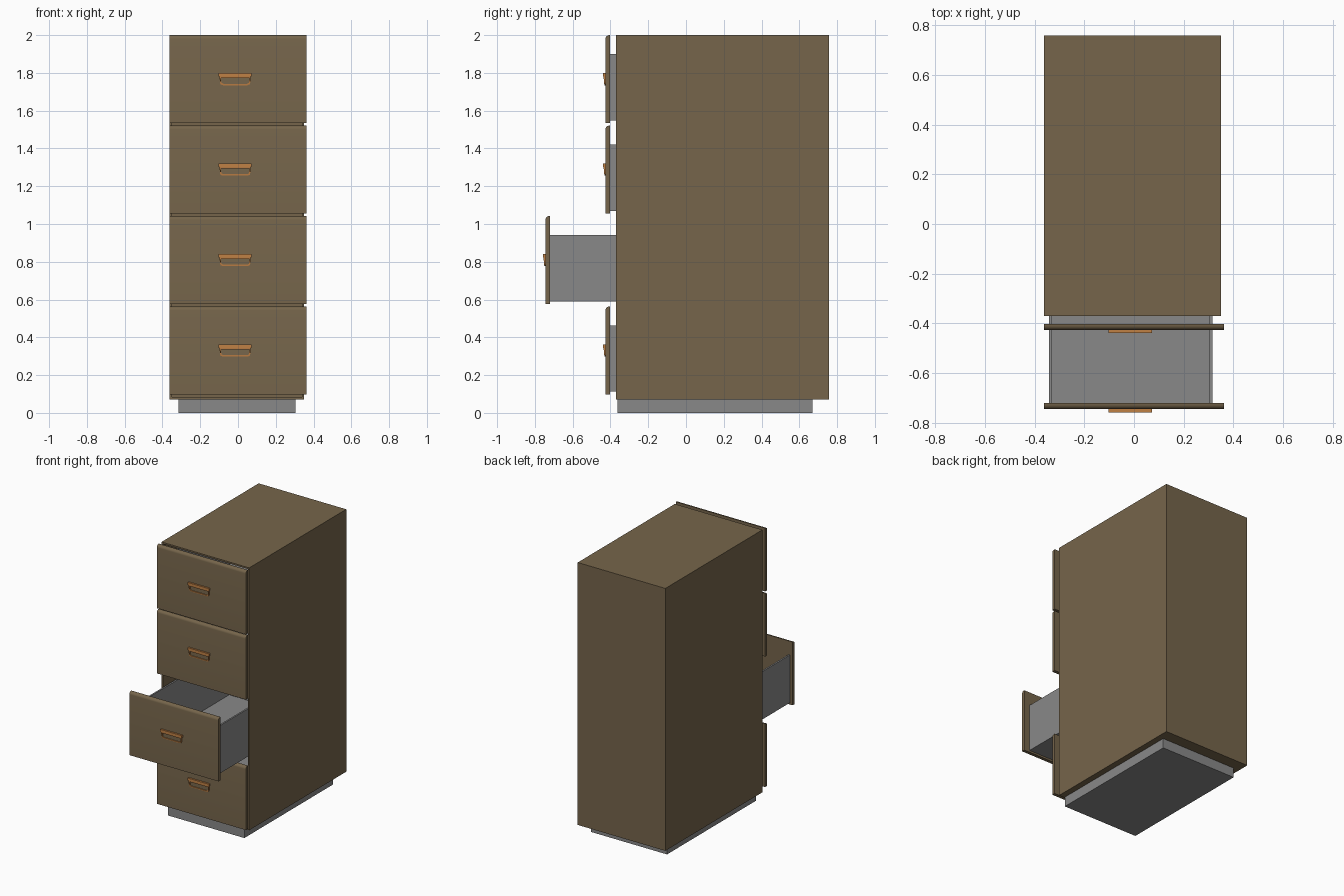
import bpy, bmesh, math
from mathutils import Vector

cube = bpy.data.objects.get("Cube")
if cube:
    bpy.data.objects.remove(cube, do_unlink=True)


def material(name, rgb):
    m = bpy.data.materials.new(name)
    m.use_nodes = True
    m.diffuse_color = (*rgb, 1)
    m.node_tree.nodes["Principled BSDF"].inputs["Base Color"].default_value = (*rgb, 1)
    return m


BROWN = material("brown_paint", (0.18, 0.13, 0.07))
GREY = material("grey_metal", (0.25, 0.25, 0.25))
COPPER = material("copper", (0.53, 0.22, 0.06))


def finish(bm, name, mat):
    bmesh.ops.recalc_face_normals(bm, faces=bm.faces)
    mesh = bpy.data.meshes.new(name)
    bm.to_mesh(mesh)
    bm.free()
    mesh.materials.append(mat)
    ob = bpy.data.objects.new(name, mesh)
    bpy.context.collection.objects.link(ob)
    return ob


def add_box(bm, x, y, z):
    """Box from (low, high) pairs on each axis."""
    verts = bmesh.ops.create_cube(bm, size=1)["verts"]
    for v in verts:
        v.co = Vector([(a + b) / 2 + c * (b - a) for c, (a, b) in zip(v.co, (x, y, z))])


def boxes(name, mat, *parts):
    bm = bmesh.new()
    for part in parts:
        add_box(bm, *part)
    return finish(bm, name, mat)


# Cabinet shell, open at the front
L, R, F, B, Z0, Z1, T = -0.362, 0.35, -0.37, 0.757, 0.072, 2.0, 0.016
bm = bmesh.new()
add_box(bm, (L, R), (F, B), (Z0, Z1))
bm.normal_update()
front = [f for f in bm.faces if f.normal.y < -0.9]
bmesh.ops.inset_region(bm, faces=front, thickness=T)
inner = bmesh.ops.extrude_discrete_faces(bm, faces=front)["faces"]
bmesh.ops.translate(bm, verts=inner[0].verts, vec=(0, B - F - T, 0))
finish(bm, "cabinet_shell", BROWN)

# Recessed plinth
boxes("plinth", GREY, ((-0.315, 0.305), (-0.362, 0.67), (0, Z0)))


def drawer_front(name, y, z, height, thick=0.024, steps=5):
    """Panel with its upper front edge rounded off."""
    r = 0.02
    side = [(y, z), (y - thick, z)]
    for i in range(steps + 1):
        a = math.pi / 2 * i / steps
        side.append((y - thick + r * (1 - math.cos(a)), z + height - r * (1 - math.sin(a))))
    side.append((y, z + height))
    bm = bmesh.new()
    face = bm.faces.new([bm.verts.new((-0.362, *p)) for p in side])
    ext = bmesh.ops.extrude_face_region(bm, geom=[face])["geom"]
    bmesh.ops.translate(bm, verts=[v for v in ext if isinstance(v, bmesh.types.BMVert)], vec=(0.724, 0, 0))
    ob = finish(bm, name, BROWN)
    bpy.ops.object.select_all(action="DESELECT")
    ob.select_set(True)
    bpy.context.view_layer.objects.active = ob
    bpy.ops.object.shade_smooth_by_angle(angle=math.radians(35))


def handle(name, y, zc):
    """Tapered loop pull with a thicker lip along the top."""
    cx = -0.015

    def outline(w, top, bottom, cut):
        half = [(w, top), (w - 0.002, bottom + cut), (w - 0.3 * cut, bottom + 0.3 * cut), (w - cut, bottom)]
        return half + [(-a, b) for a, b in reversed(half)]

    outer = outline(0.083, 0.028, -0.033, 0.018)
    hole = outline(0.076, 0.006, -0.025, 0.014)
    bm = bmesh.new()
    rings = []
    for pts in (outer, hole):
        for is_front in (True, False):
            rings.append([bm.verts.new((cx + a, y - (0.014 + 0.1 * (b + 0.033) if is_front else 0) , zc + b))
                          for a, b in pts])
    of, ob, hf, hb = rings
    n = len(of)
    for p, q in ((of, hf), (ob, hb), (of, ob), (hf, hb)):
        for i in range(n):
            j = (i + 1) % n
            bm.faces.new((p[i], p[j], q[j], q[i]))
    add_box(bm, (cx - 0.087, cx + 0.087), (y - 0.021, y), (zc + 0.014, zc + 0.031))
    finish(bm, name, COPPER)


# Four drawers, the second from the bottom pulled out
HEIGHT, PITCH = 0.465, 0.479
for i, label in enumerate(("bottom", "lower", "upper", "top")):
    z = 0.098 + i * PITCH
    back = -0.72 if label == "lower" else -0.402
    drawer_front(label + "_drawer_front", back, z, HEIGHT)
    handle(label + "_handle", back - 0.024 + 0.008, z + HEIGHT / 2)
    # Open metal tray
    x0, x1, y1, w = -0.342, 0.315, back + 1.1, 0.012
    zs, ys = (z + 0.014, z + 0.365), (back, y1)
    boxes(label + "_drawer_tray", GREY,
          ((x0, x0 + w), ys, zs), ((x1 - w, x1), ys, zs),
          ((x0 + w, x1 - w), ys, (zs[0], zs[0] + w)),
          ((x0 + w, x1 - w), (y1 - w, y1), (zs[0] + w, zs[1])))
